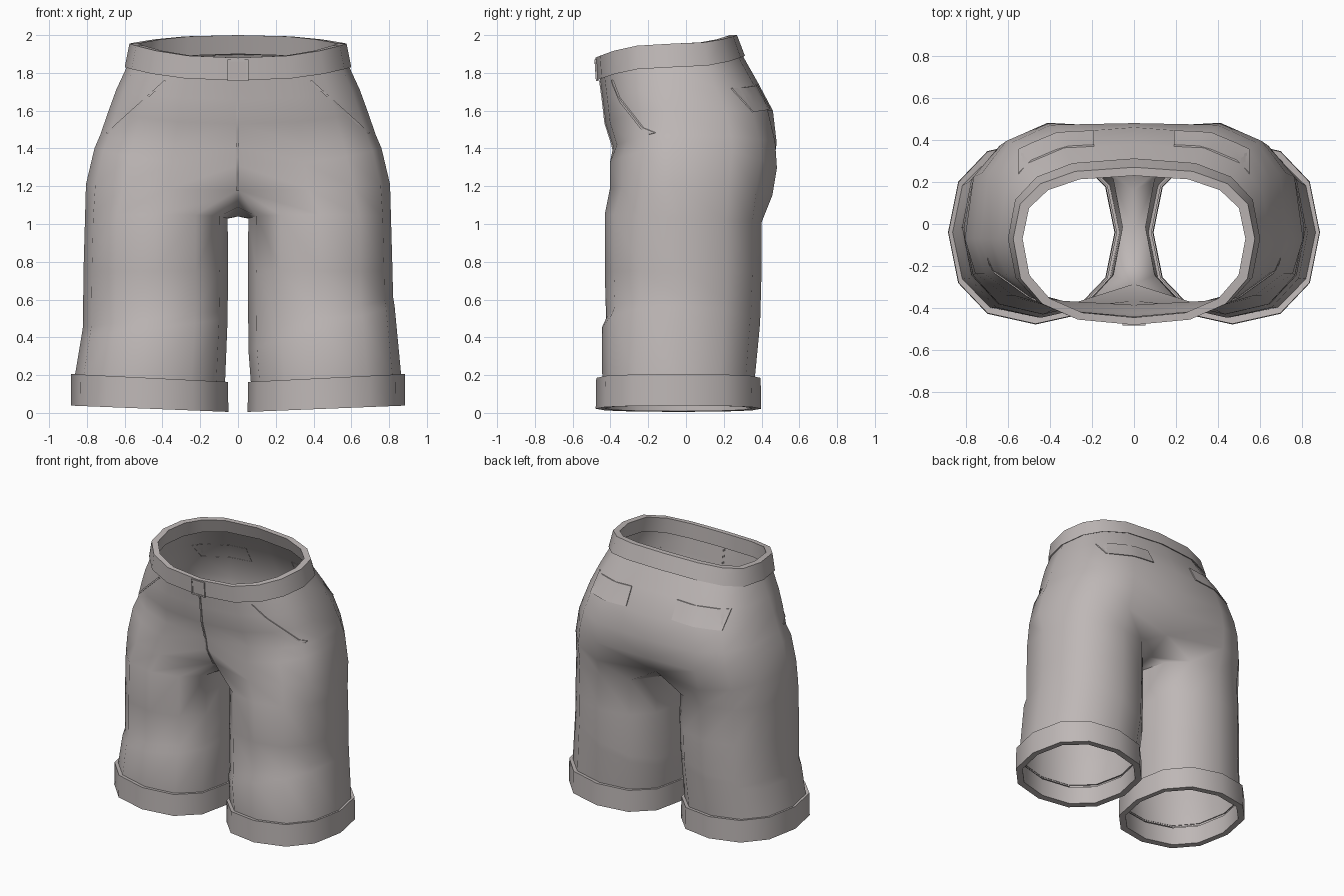
import bpy, bmesh, math
from mathutils import Vector
from mathutils.bvhtree import BVHTree

if "Cube" in bpy.data.objects:
    bpy.data.objects.remove(bpy.data.objects["Cube"])

cloth = bpy.data.materials.new("warm grey cloth")
cloth.diffuse_color = (0.515, 0.475, 0.468, 1)
cloth.use_nodes = True
cloth.node_tree.nodes["Principled BSDF"].inputs["Base Color"].default_value = cloth.diffuse_color


def pw(v, e):
    return math.copysign(abs(v) ** e, v)


def finish(name, bm, angle=32):
    bmesh.ops.remove_doubles(bm, verts=bm.verts, dist=0.0005)
    bmesh.ops.recalc_face_normals(bm, faces=bm.faces)
    me = bpy.data.meshes.new(name)
    bm.to_mesh(me)
    bm.free()
    me.materials.append(cloth)
    ob = bpy.data.objects.new(name, me)
    bpy.context.collection.objects.link(ob)
    bpy.ops.object.select_all(action='DESELECT')
    ob.select_set(True)
    bpy.context.view_layer.objects.active = ob
    bpy.ops.object.shade_smooth_by_angle(angle=math.radians(angle))
    return ob


def bridge(bm, a, b, closed):
    n = len(a)
    for i in range(n if closed else n - 1):
        j = (i + 1) % n
        bm.faces.new((a[i], a[j], b[j], b[i]))


def hip_point(t, zf, zs, zb, X, yf, yb, ef, eb, cf=0, cb=0, yc=-0.07):
    """Point on a hip outline; t = 0 front centre, 180 back centre."""
    s, c = math.sin(math.radians(t)), math.cos(math.radians(t))
    s, c = (0 if abs(s) < 1e-6 else s), (0 if abs(c) < 1e-6 else c)
    e = ef if c > 0 else eb
    y = yc + ((yf if c > 0 else yb) - yc) * abs(c) ** e
    y += cf if abs(t) < 1 else cb if abs(t - 180) < 1 else 0
    w = c * c
    return Vector((X * pw(s, e), y, zs * (1 - w) + w * (zf if c > 0 else zb)))


def leg_ring(bm, s, z, xc, a, yc, b, tilt=0, e=0.86, zy=0):
    """Twelve-sided leg outline; indices 0-8 outside, 9-11 inside."""
    ring = []
    for i in range(12):
        t = math.radians(-30 + 30 * i)
        dx, dy = a * pw(math.sin(t), e), -b * pw(math.cos(t), e)
        ring.append(bm.verts.new((s * (xc + dx), yc + dy, z + tilt * dx + zy * dy)))
    return ring


# Hip outlines from the waist down
HIPS = [
    (1.77, 1.84, 1.90, 0.585, -0.455, 0.295, 0.8, 0.75),
    (1.66, 1.71, 1.75, 0.645, -0.44, 0.38, 0.8, 0.7),
    (1.53, 1.60, 1.60, 0.685, -0.425, 0.46, 0.8, 0.66),
    (1.41, 1.47, 1.43, 0.73, -0.385, 0.50, 0.8, 0.64, 0, -0.02),
    (1.31, 1.40, 1.28, 0.76, -0.425, 0.51, 0.8, 0.64, 0.06, -0.05),
    (1.18, 1.21, 1.14, 0.805, -0.425, 0.485, 0.8, 0.66, 0.14, -0.13),
]

# Body: hips split into two legs, with a crotch strip between them
body = bmesh.new()
for s in (-1, 1):
    prev = None
    for h in HIPS:
        ring = []
        for i in range(9):
            p = hip_point(22.5 * i, *h)
            ring.append(body.verts.new((s * p.x, p.y, p.z)))
        if prev:
            bridge(body, prev, ring, False)
        prev = ring
    top = leg_ring(body, s, 1.03, 0.4325, 0.3775, -0.015, 0.415, zy=-0.05)
    bridge(body, prev, top[:9], False)
    seam = [body.verts.new((0, y, z)) for y, z in ((-0.17, 1.09), (-0.04, 1.04), (0.16, 1.05))]
    bridge(body, [prev[0]] + seam + [prev[8]],
           [top[0], top[11], top[10], top[9], top[8]], False)
    # Legs, with a slanted fold that differs left and right
    tilt = -0.12 if s < 0 else 0.3
    for r in ((0.75, 0.435, 0.383, -0.015, 0.415),
              (0.50, 0.438, 0.383, -0.015, 0.408, tilt),
              (0.45, 0.442, 0.387, -0.028, 0.418, tilt),
              (0.17, 0.467, 0.398, -0.04, 0.403, 0.05)):
        ring = leg_ring(body, s, *r)
        bridge(body, top, ring, True)
        top = ring
bmesh.ops.remove_doubles(body, verts=body.verts, dist=0.0005)
tree = BVHTree.FromBMesh(body)
finish("shorts_body", body, 60)

# Rolled hems
for s, side in ((-1, "right"), (1, "left")):
    bm = bmesh.new()
    rings = [leg_ring(bm, s, z, 0.468, a, -0.04, b, t) for z, a, b, t in (
        (0.18, 0.385, 0.40, 0.05), (0.185, 0.415, 0.435, 0.05),
        (0.022, 0.417, 0.438, 0.04), (0.024, 0.375, 0.39, 0.04),
        (0.16, 0.38, 0.395, 0.05))]
    for a, b in zip(rings, rings[1:]):
        bridge(bm, a, b, True)
    finish(side + "_hem", bm, 40)

# Waistband, tilted up towards the back
BAND = [(1.775, 1.845, 1.90, 0.575, -0.45, 0.29, 0.8, 0.75),
        (1.76, 1.83, 1.89, 0.60, -0.472, 0.312, 0.8, 0.75),
        (1.88, 1.955, 2.0, 0.575, -0.48, 0.27, 0.8, 0.75),
        (1.88, 1.955, 2.0, 0.53, -0.445, 0.23, 0.8, 0.75),
        (1.77, 1.84, 1.90, 0.555, -0.44, 0.265, 0.8, 0.75)]
bm = bmesh.new()
prev = None
for h in BAND:
    ring = []
    for i in range(16):
        p = hip_point(22.5 * (i if i <= 8 else 16 - i), *h)
        ring.append(bm.verts.new((p.x if i <= 8 else -p.x, p.y, p.z)))
    if prev:
        bridge(bm, prev, ring, True)
    prev = ring
finish("waistband", bm, 40)

# Waist tab on the front of the band
bm = bmesh.new()
loops = []
for half, lift in ((0.055, -0.008), (0.055, 0.006), (0.044, 0.006), (0.044, 0.002)):
    k = 0.055 - half
    loops.append([bm.verts.new((x, y - lift, z)) for x, y, z in (
        (-half, -0.471, 1.757 + k), (half, -0.471, 1.757 + k),
        (half, -0.478, 1.872 - k), (-half, -0.478, 1.872 - k))])
for a, b in zip(loops, loops[1:]):
    bridge(bm, a, b, True)
bm.faces.new(loops[-1])
finish("waist_tab", bm)


def plate(name, rows, front, lift):
    """Thin cloth plate laid on the body from the front or the back."""
    bm = bmesh.new()
    d = Vector((0, 1 if front else -1, 0))
    outer, base = [], []
    for row in rows:
        hits = []
        for x, z in row:
            hit = tree.ray_cast(Vector((x, -2 * d.y, z)), d)[0]
            hits.append(hit if hit else Vector((x, 0, z)))
        outer.append([bm.verts.new(h - d * lift) for h in hits])
        base.append([bm.verts.new(h + d * 0.002) for h in hits])
    for a, b in zip(outer, outer[1:]):
        bridge(bm, a, b, False)
    rim = lambda g: g[0] + [r[-1] for r in g[1:-1]] + g[-1][::-1] + [r[0] for r in g[-2:0:-1]]
    bridge(bm, rim(outer), rim(base), True)
    finish(name, bm)


# Fly seam
zs = [1.76 - 0.045 * i for i in range(14)]
plate("fly_seam", [[(x, z) for z in zs] for x in (-0.008, 0.004)], True, 0.007)

# Back pocket flaps and slanted front pocket edges
for s, side in ((-1, "right"), (1, "left")):
    xs = [0.19 + 0.06 * i for i in range(7)]
    rows = [[(s * x, z - 0.06 * (x - 0.19)) for x in xs] for z in (1.74, 1.70, 1.66, 1.615)]
    plate(side + "_back_pocket", rows, False, 0.008)
    us = [i / 10 for i in range(11)]
    rows = [[(s * (0.38 + 0.31 * u + k), 1.755 - 0.28 * u + k) for u in us] for k in (0, 0.008)]
    plate(side + "_front_pocket_edge", rows, True, 0.008)
